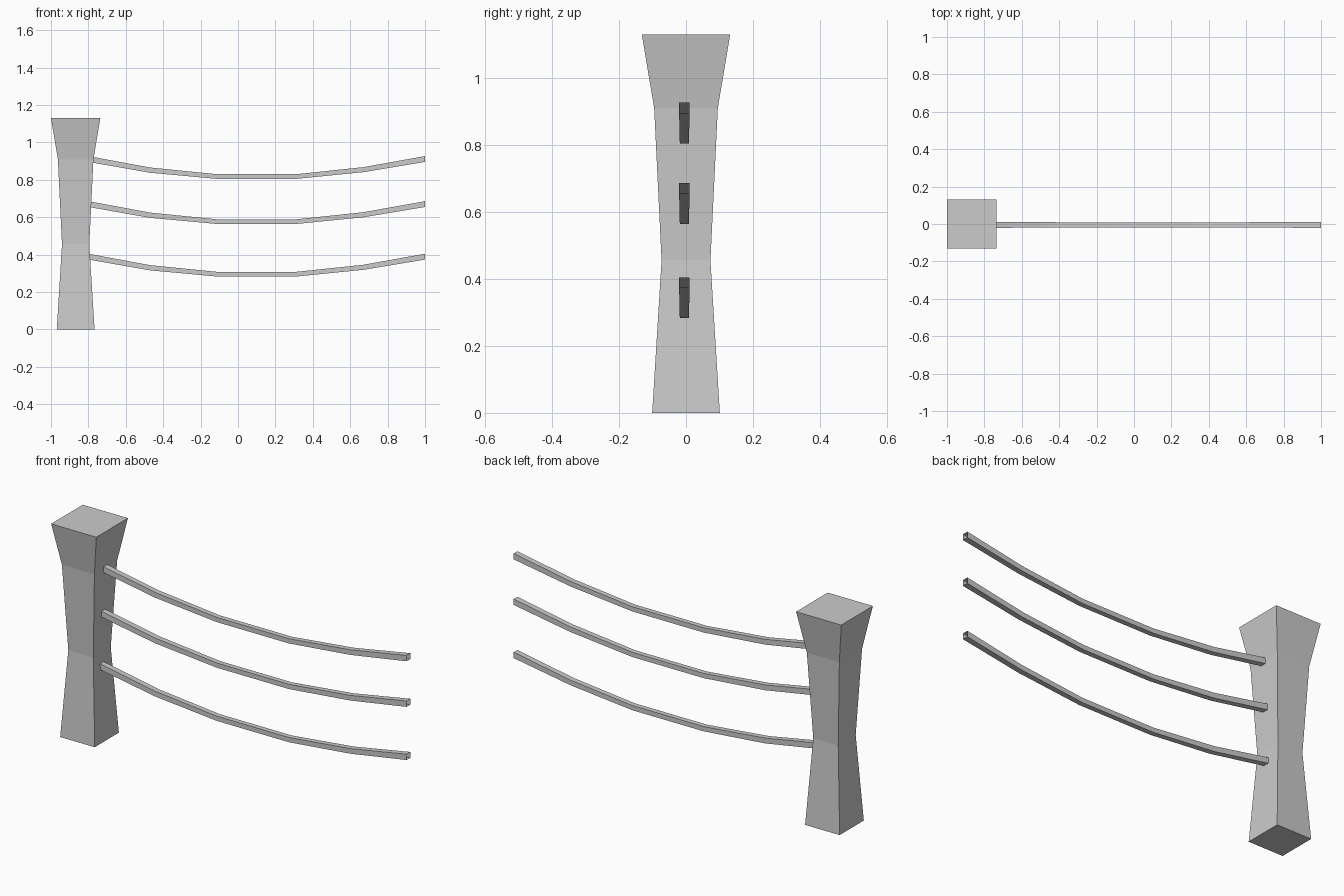
import bpy, bmesh

if "Cube" in bpy.data.objects:
    bpy.data.objects.remove(bpy.data.objects["Cube"])


def loft(name, rings, cap):
    """Skin a list of four-point rings into one flat-shaded object."""
    bm = bmesh.new()
    loops = [[bm.verts.new(p) for p in ring] for ring in rings]
    for a, b in zip(loops, loops[1:]):
        for i in range(4):
            j = (i + 1) % 4
            bm.faces.new((a[i], a[j], b[j], b[i]))
    if cap:
        bm.faces.new(loops[0][::-1])
        bm.faces.new(loops[-1])
    mesh = bpy.data.meshes.new(name)
    bm.to_mesh(mesh)
    bm.free()
    obj = bpy.data.objects.new(name, mesh)
    bpy.context.collection.objects.link(obj)
    return obj


CORNERS = ((-1, -1), (1, -1), (1, 1), (-1, 1))

# Waisted square post, flaring to the top: (height, half width)
POST_X = -0.868
post_profile = ((0, 0.101), (0.455, 0.073), (0.91, 0.095), (1.13, 0.132))
loft("post", [[(POST_X + u * h, v * h, z) for u, v in CORNERS]
              for z, h in post_profile], True)

# Sagging square-section rails with open ends: (x, top z, height, half width)
rail_path = ((-0.80, 0.927, 0.031, 0.0155), (-0.47, 0.866, 0.028, 0.0145),
             (-0.11, 0.830, 0.025, 0.0135), (0.31, 0.830, 0.025, 0.0135),
             (0.67, 0.868, 0.027, 0.0145), (1.00, 0.927, 0.031, 0.0155))
RAIL_Y = -0.005
for name, drop in (("top_rail", 0), ("middle_rail", 0.241), ("lower_rail", 0.522)):
    loft(name, [[(x, RAIL_Y + u * w, top - drop - t / 2 + v * t / 2)
                 for u, v in CORNERS] for x, top, t, w in rail_path], False)

# Make every closed or tubular surface face outward
for obj in bpy.context.collection.objects:
    bm = bmesh.new()
    bm.from_mesh(obj.data)
    bmesh.ops.recalc_face_normals(bm, faces=bm.faces)
    bm.to_mesh(obj.data)
    bm.free()
